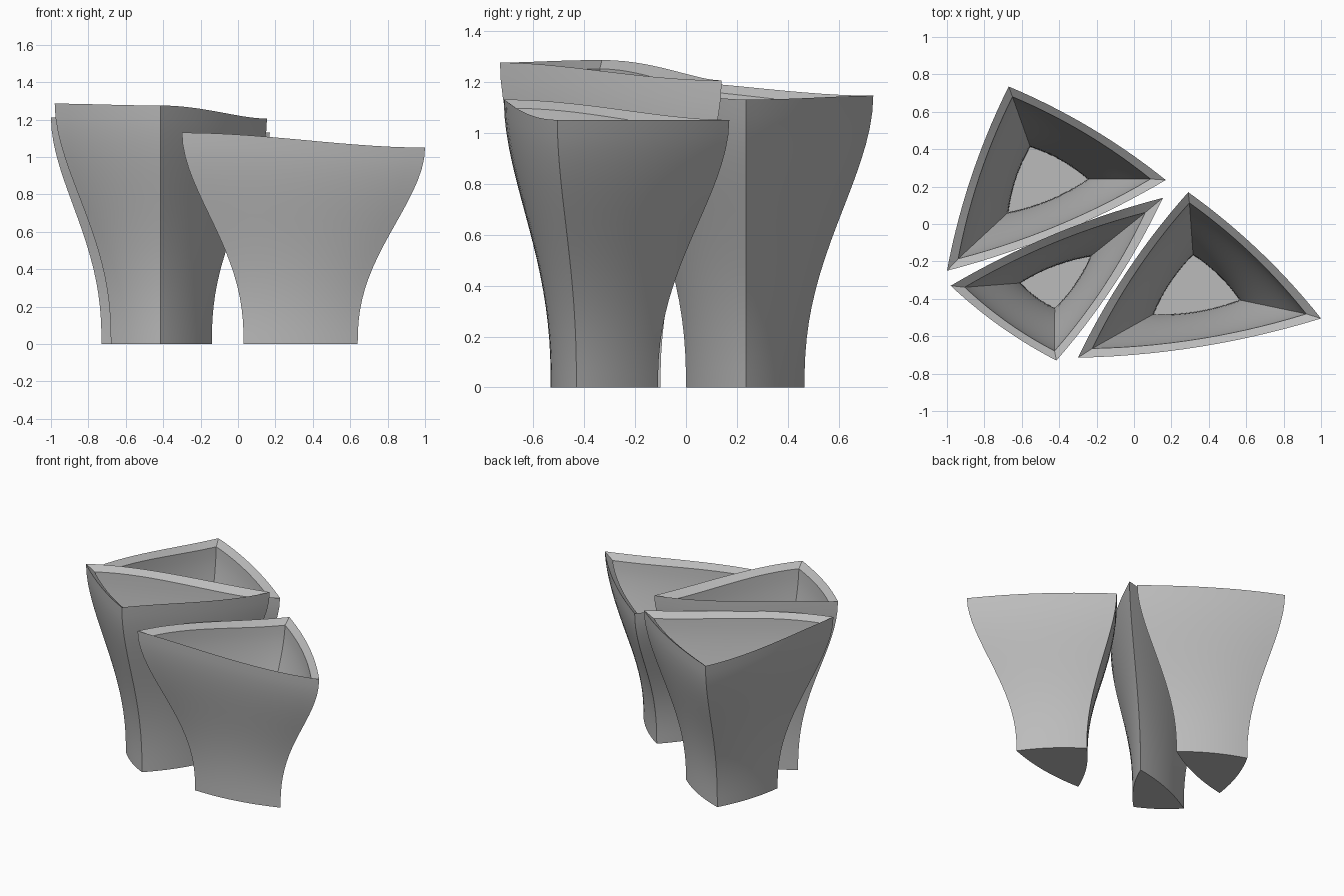
import bpy, bmesh, math
from mathutils import Vector

SIDE_STEPS = 14
LEVELS = 18
WALL = 0.036
FLOOR = 0.04
LIP_DROP = 0.035

if "Cube" in bpy.data.objects:
    bpy.data.objects.remove(bpy.data.objects["Cube"], do_unlink=True)

clay = bpy.data.materials.new("grey clay")
clay.use_nodes = True
GREY = (0.5, 0.5, 0.5, 1)
clay.diffuse_color = GREY
clay.node_tree.nodes["Principled BSDF"].inputs["Base Color"].default_value = GREY


def ease(t):
    t = min(max(t, 0), 1)
    return t * t * (3 - 2 * t)


def inset(corners, distance):
    """Move each corner of a triangle inward along its mitre."""
    result = []
    for i, corner in enumerate(corners):
        a = (corners[i - 1] - corner).normalized()
        b = (corners[(i + 1) % 3] - corner).normalized()
        half = a.angle(b) / 2
        result.append(corner + (a + b).normalized() * distance / math.sin(half))
    return result


def bowed_outline(corners, bow):
    """Triangle outline, counterclockwise, with its sides bowed outward."""
    points = []
    for i, a in enumerate(corners):
        b = corners[(i + 1) % 3]
        side = b - a
        out = Vector((side.y, -side.x))
        for k in range(SIDE_STEPS):
            u = k / SIDE_STEPS
            points.append(a + side * u + out * bow * 4 * u * (1 - u))
    return points


def make_vase(name, rim, base):
    rim_corners = [Vector(c[:2]) for c in rim]
    base_corners = [Vector(c) for c in base]
    # rim height eases from corner to corner
    heights = []
    for i in range(3):
        start, end = rim[i][2], rim[(i + 1) % 3][2]
        heights += [start + (end - start) * ease(k / SIDE_STEPS)
                    for k in range(SIDE_STEPS)]

    bm = bmesh.new()

    def ring(t, thickness, bottom, drop):
        low = bowed_outline(inset(base_corners, thickness), 0.05)
        high = bowed_outline(inset(rim_corners, thickness), 0.035)
        verts = []
        for p, q, h in zip(low, high, heights):
            z = bottom + (h - drop - bottom) * t
            xy = p.lerp(q, ease((z / h) ** 1.25))
            verts.append(bm.verts.new((xy.x, xy.y, z)))
        return verts

    # outer wall upward, then sloped lip and inner wall downward
    steps = [i / LEVELS for i in range(LEVELS + 1)]
    rings = [ring(t, 0, 0, 0) for t in steps]
    rings += [ring(t, WALL, FLOOR, LIP_DROP) for t in reversed(steps)]
    count = len(heights)
    for lower, upper in zip(rings, rings[1:]):
        for i in range(count):
            j = (i + 1) % count
            bm.faces.new((lower[i], lower[j], upper[j], upper[i]))
    # underside and inner floor
    bm.faces.new(rings[0][::-1])
    bm.faces.new(rings[-1])

    mesh = bpy.data.meshes.new(name)
    bm.to_mesh(mesh)
    bm.free()
    mesh.materials.append(clay)
    vase = bpy.data.objects.new(name, mesh)
    bpy.context.collection.objects.link(vase)
    bpy.ops.object.select_all(action='DESELECT')
    vase.select_set(True)
    bpy.context.view_layer.objects.active = vase
    bpy.ops.object.shade_smooth_by_angle(angle=math.radians(30))


# rim corners with heights, then base corners
make_vase("back_vase",
          [(0.17, 0.235, 1.13), (-0.67, 0.735, 1.145), (-1, -0.25, 1.21)],
          [(-0.165, 0.235), (-0.575, 0.465), (-0.73, 0)])
make_vase("middle_vase",
          [(-0.98, -0.33, 1.285), (-0.415, -0.73, 1.275), (0.155, 0.14, 1.205)],
          [(-0.68, -0.305), (-0.415, -0.5), (-0.14, -0.1)])
make_vase("front_vase",
          [(0.29, 0.17, 1.05), (-0.3, -0.715, 1.13), (1, -0.505, 1.05)],
          [(0.31, -0.11), (0.03, -0.53), (0.64, -0.43)])
